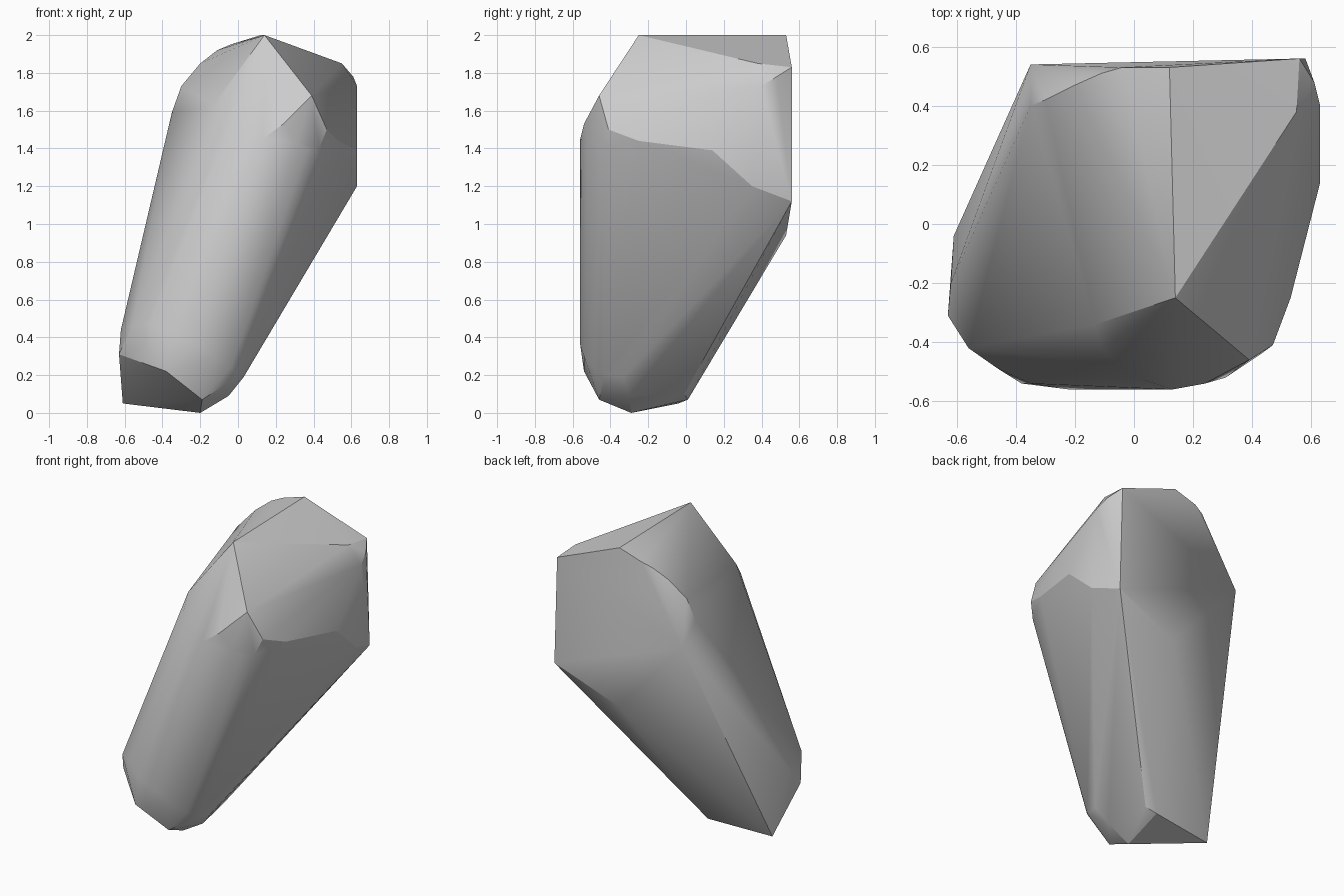
import bpy
import bmesh
import math
from mathutils import Vector

default_cube = bpy.data.objects.get("Cube")
if default_cube:
    bpy.data.objects.remove(default_cube, do_unlink=True)


def flat_colour(name, colour):
    material = bpy.data.materials.new(name)
    material.use_nodes = True
    material.diffuse_color = colour
    shader = material.node_tree.nodes["Principled BSDF"]
    shader.inputs["Base Color"].default_value = colour
    shader.inputs["Roughness"].default_value = 0.9
    return material


def hull_object(name, points, material):
    """Wrap the chipped corners of a stone in one tight convex skin."""
    bm = bmesh.new()
    for point in points:
        bm.verts.new(point)
    result = bmesh.ops.convex_hull(bm, input=bm.verts[:])
    unused = set(result["geom_interior"]) | set(result["geom_unused"])
    loose = [item for item in unused if isinstance(item, bmesh.types.BMVert)]
    bmesh.ops.delete(bm, geom=loose, context="VERTS")
    bmesh.ops.dissolve_limit(bm, angle_limit=math.radians(1),
                             verts=bm.verts[:], edges=bm.edges[:])
    bmesh.ops.recalc_face_normals(bm, faces=bm.faces[:])
    mesh = bpy.data.meshes.new(name)
    bm.to_mesh(mesh)
    bm.free()
    mesh.materials.append(material)
    stone = bpy.data.objects.new(name, mesh)
    bpy.context.scene.collection.objects.link(stone)
    return stone


# Sharp corners of the broken faces
crest_front = Vector((.14, -.25, 2))
crest_back = Vector((.12, .53, 2))
chip_left = Vector((-.13, -.34, 1.63))
chip_right = Vector((.39, -.46, 1.68))
shoulder_right = Vector((.55, .38, 1.85))
back_top_right = Vector((.56, .56, 1.83))
back_low_right = Vector((.58, .56, 1.12))
back_left = Vector((-.35, .54, 1.46))
back_low = Vector((.13, .53, .94))
foot_back_left = Vector((-.61, -.04, .05))
foot_back_right = Vector((-.17, .01, .07))
foot_back_edge = Vector((-.1, -.01, .1))
foot_tip = Vector((-.2, -.29, 0))
foot_front = Vector((-.19, -.46, .07))
foot_front_left = Vector((-.38, -.54, .22))
foot_left = Vector((-.63, -.31, .31))

corners = [
    crest_front, crest_back, chip_left, chip_right, shoulder_right,
    back_top_right, back_low_right, back_left, back_low, foot_back_left,
    foot_back_right, foot_back_edge, foot_tip, foot_front,
    foot_front_left, foot_left,
]

# Worn left crown, running down from the crest
worn_crown = [(-.04, .53, 1.95), (-.11, .51, 1.92), (-.2, .47, 1.85),
              (-.3, .42, 1.73), (-.35, .4, 1.59)]

# Worn right flank, widest near the back
worn_flank = [(.63, .4, 1.73), (.63, .14, 1.39), (.63, .35, 1.2),
              (.61, .48, 1.78), (.53, -.25, 1.44), (.47, -.41, 1.5)]

# Rounded front, upper and lower ends of the leaning column
upper_front = [(.43, -.44, 1.4), (.37, -.48, 1.4), (.31, -.52, 1.43),
               (.24, -.54, 1.53), (.13, -.56, 1.45), (.04, -.53, 1.46),
               (-.05, -.48, 1.49), (-.11, -.42, 1.53)]
lower_front = [(-.62, -.2, .44), (-.56, -.42, .46), (-.46, -.49, .47),
               (-.35, -.54, .4), (-.22, -.56, .36), (-.12, -.54, .3),
               (-.04, -.49, .24), (.01, -.43, .2), (.03, -.33, .19),
               (-.05, -.3, .09)]

stone_grey = flat_colour("stone grey", (.6, .6, .6, 1))
boulder = hull_object(
    "boulder",
    corners + worn_crown + worn_flank + upper_front + lower_front,
    stone_grey,
)

# Smooth the worn areas and keep the broken edges crisp
bpy.ops.object.select_all(action="DESELECT")
boulder.select_set(True)
bpy.context.view_layer.objects.active = boulder
bpy.ops.object.shade_smooth_by_angle(angle=math.radians(24))
